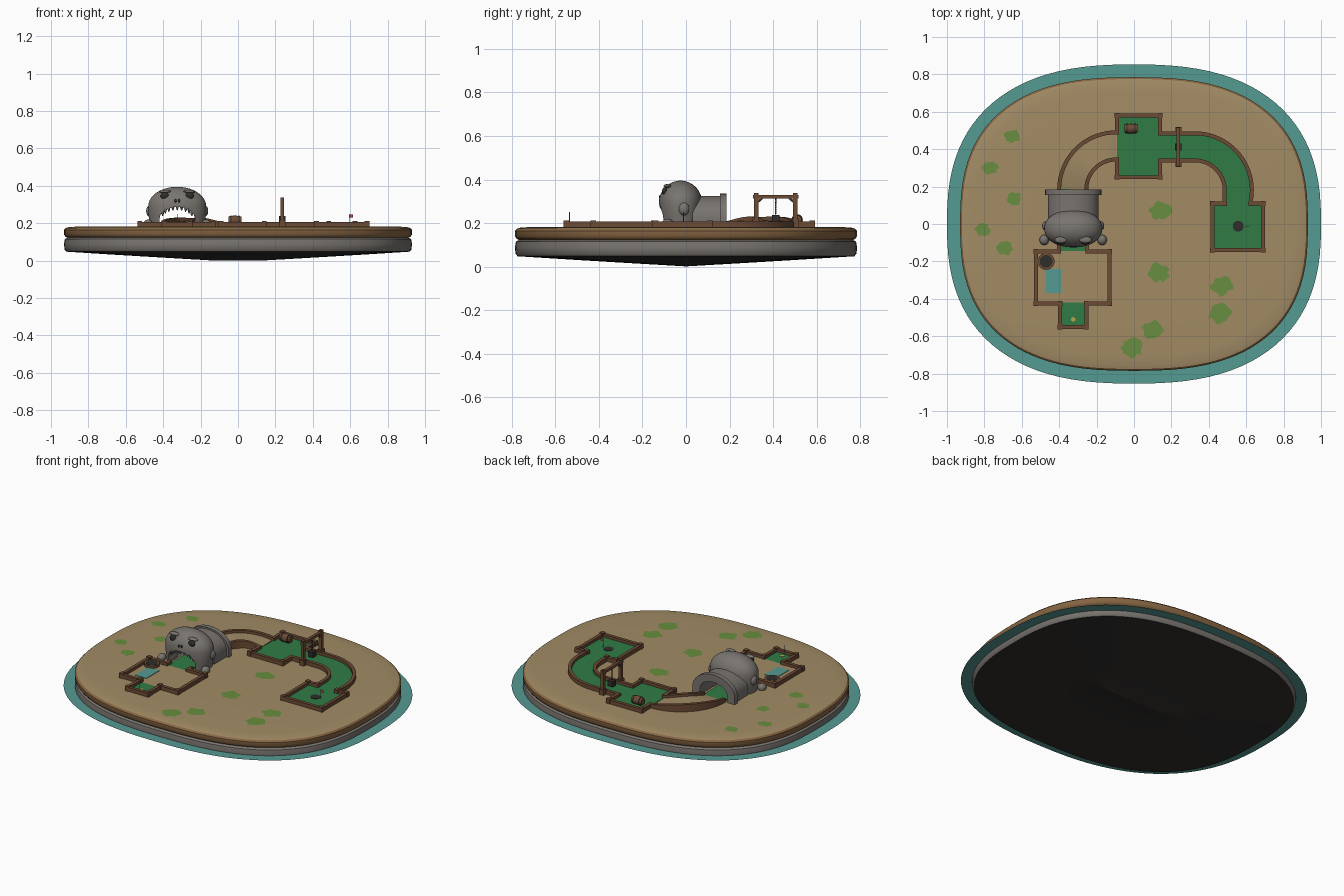
import bpy, bmesh, math, random
from mathutils import Vector

if "Cube" in bpy.data.objects:
    bpy.data.objects.remove(bpy.data.objects["Cube"])
random.seed(4)
pi = math.pi

def mat(name, r, g, b):
    m = bpy.data.materials.new(name)
    m.diffuse_color = (r, g, b, 1)
    m.use_nodes = True
    m.node_tree.nodes["Principled BSDF"].inputs["Base Color"].default_value = m.diffuse_color
    return m

SAND = mat("sand", .36, .26, .13)
EARTH = mat("earth", .24, .13, .055)
STONE = mat("stone", .19, .175, .16)
DARK = mat("dark", .03, .027, .025)
WOOD = mat("wood", .15, .07, .035)
GREEN = mat("turf", .03, .2, .06)
GRASS = mat("grass", .14, .27, .05)
WATER = mat("water", .09, .32, .29)
RED = mat("red", .45, .05, .04)
GOLD = mat("gold", .5, .36, .08)

def make(name, bm, material, smooth=True):
    bmesh.ops.recalc_face_normals(bm, faces=bm.faces)
    me = bpy.data.meshes.new(name)
    bm.to_mesh(me)
    bm.free()
    ob = bpy.data.objects.new(name, me)
    bpy.context.collection.objects.link(ob)
    me.materials.append(material)
    if smooth:
        bpy.ops.object.select_all(action='DESELECT')
        bpy.context.view_layer.objects.active = ob
        ob.select_set(True)
        bpy.ops.object.shade_smooth_by_angle(angle=math.radians(40))
    return ob

def loft(name, rings, material, loop=False, caps=(0, 0)):
    """Skin closed rings of points; optionally cap ends or join last to first."""
    bm = bmesh.new()
    vs = [[bm.verts.new(p) for p in r] for r in rings]
    n = len(vs[0])
    pairs = list(zip(vs, vs[1:])) + ([(vs[-1], vs[0])] if loop else [])
    for a, b in pairs:
        for i in range(n):
            j = (i + 1) % n
            bm.faces.new((a[i], a[j], b[j], b[i]))
    if caps[0]: bm.faces.new(vs[0])
    if caps[1]: bm.faces.new(vs[-1])
    return make(name, bm, material)

def oval(a, b, z, n=2.6, cx=0, cy=0, seg=96):
    f = lambda v: math.copysign(abs(v) ** (2 / n), v)
    return [(cx + a * f(math.cos(2*pi*i/seg)), cy + b * f(math.sin(2*pi*i/seg)), z) for i in range(seg)]

def island(pairs):
    return [oval(.93 - d, .785 - d, z) for d, z in pairs]

def box(name, x0, x1, y0, y1, z0, z1, material):
    r = [[(x0, y0, z), (x1, y0, z), (x1, y1, z), (x0, y1, z)] for z in (z0, z1)]
    return loft(name, r, material, caps=(1, 1))

def rod(name, a, b, r, material, seg=12, bulge=1):
    a, b = Vector(a), Vector(b)
    q = (b - a).to_track_quat('Z', 'Y')
    rings = []
    for t in (0, .2, .5, .8, 1):
        rr = r * (1 + (bulge - 1) * math.sin(pi * t))
        rings.append([a.lerp(b, t) + q @ Vector((rr*math.cos(2*pi*i/seg), rr*math.sin(2*pi*i/seg), 0)) for i in range(seg)])
    return loft(name, rings, material, caps=(1, 1))

def ball(name, c, s, material):
    bm = bmesh.new()
    bmesh.ops.create_uvsphere(bm, u_segments=20, v_segments=12, radius=1)
    for v in bm.verts:
        v.co = Vector([c[k] + v.co[k] * s[k] for k in range(3)])
    return make(name, bm, material)

def rail(name, pts, w, z0, z1, material):
    """Mitred rectangular strip along (x, y, lift) points."""
    P = [Vector(p[:2]) for p in pts]
    rings = []
    for i, p in enumerate(P):
        d0 = (p - P[i-1]).normalized() if i else (P[1] - p).normalized()
        d1 = (P[i+1] - p).normalized() if i < len(P) - 1 else d0
        n = Vector((-(d0.y + d1.y), d0.x + d1.x)).normalized()
        k = w / 2 / max(.5, n.dot(Vector((-d0.y, d0.x))))
        l, r, h = p + n * k, p - n * k, pts[i][2]
        rings.append([(l.x, l.y, z0), (r.x, r.y, z0), (r.x, r.y, z1 + h), (l.x, l.y, z1 + h)])
    return loft(name, rings, material, caps=(1, 1))

def arc(cx, cy, r, a0, a1, lift=0, n=18):
    return [(cx + r*math.cos(math.radians(a0 + (a1-a0)*i/n)), cy + r*math.sin(math.radians(a0 + (a1-a0)*i/n)),
             lift * math.sin(pi*i/n)) for i in range(n + 1)]

def flat(pts):
    return [(x, y, 0) for x, y in pts]

# Island: sand top, earthy lip, rock wall, dark underside, water ring
T = .183
loft("island_top", island([(.78, T), (.4, T), (.08, T), (.025, T - .004), (.01, T - .008)]), SAND, caps=(1, 0))
loft("island_lip", island([(.01, T - .008), (0, T - .018), (0, .14), (.008, .128), (.018, .123)]), EARTH)
loft("island_rock", island([(.018, .123), (.004, .115), (0, .09), (.002, .06), (.012, .048)]), STONE)
loft("island_base", island([(.012, .048), (.25, .033), (.5, .018), (.775, .002), (.78, 0)]), DARK, caps=(0, 1))
loft("water_ring", [oval(.92, .775, .08), oval(1, .853, .08, 2.5)], WATER)

# Playing surfaces
F = .19
box("start_mat", -.4, -.25, -.55, -.42, T - .02, F, GREEN)
box("sand_tray", -.525, -.125, -.425, -.145, T - .02, F, SAND)
box("cave_turf", -.4, -.25, -.15, .19, T - .02, F, GREEN)
rail("ramp", arc(-.095, .185, .232, 180, 90, .024), .15, T - .02, F, SAND)
box("middle_green", -.09, .14, .25, .58, T - .02, F, GREEN)
rail("bend_green", flat([(.14, .412)]) + arc(.325, .18, .232, 90, 0) + flat([(.557, .11)]), .15, T - .02, F, GREEN)
box("hole_green", .42, .69, -.14, .11, T - .02, F, GREEN)

# Timber borders
W = .021
start = [(-.4, -.11), (-.4, -.148), (-.525, -.148), (-.525, -.425), (-.395, -.425), (-.395, -.55),
         (-.255, -.55), (-.255, -.425), (-.13, -.425), (-.13, -.148), (-.25, -.148), (-.25, -.11)]
rail("start_border", flat(start), W, T - .02, .208, WOOD)
pads = [(-.09, .58), (.14, .58), (.625, .11), (.69, .11), (.69, -.14), (.42, -.14), (.42, .11), (.485, .11), (.14, .25), (-.09, .25)]
course = (arc(-.095, .185, .305, 180, 90, .022) + flat([(-.09, .49)] + pads[:2] + [(.14, .485)])
          + arc(.325, .18, .305, 90, 0) + flat(pads[2:8]) + arc(.325, .18, .16, 0, 90)
          + flat([(.14, .34)] + pads[8:] + [(-.09, .345)]) + arc(-.095, .185, .16, 90, 180, .022))
rail("course_border", course, W, T - .02, .208, WOOD)
for i, (x, y) in enumerate(start[2:10] + pads):
    box(f"border_post_{i}", x - .013, x + .013, y - .013, y + .013, T - .01, .213, WOOD)

# Tray obstacles: pool and tub
box("tray_pool", -.47, -.39, -.37, -.24, F - .01, F + .003, WATER)
rod("tub", (-.47, -.2, T), (-.47, -.2, .206), .045, WOOD, 24)
rod("tub_inside", (-.47, -.2, .19), (-.47, -.2, .2075), .034, DARK, 24)

# Skull-shaped cave head
CX, CY = -.325, -.025
prof = [(.93, .17), (.95, .2), (.98, .23), (1, .26), (1, .29)]
prof += [(math.cos(a), .29 + .105 * math.sin(a)) for a in [math.radians(d) for d in range(10, 90, 8)]] + [(.04, .395)]
skull = loft("skull_cave", [oval(.155*s, .1*s, z, 2.15, CX, CY, 48) for s, z in prof], STONE, caps=(1, 1))

def arch_pts(w, top, n=18, spring=.225):
    return ([(-w, .17)] + [(-w * math.cos(pi*i/n), spring + (top - spring) * math.sin(pi*i/n)) for i in range(n + 1)] + [(w, .17)])

cut = [(x, z) for x, z in arch_pts(.094, .287)]
cut[0], cut[-1] = (-.094, .15), (.094, .15)
cutter = loft("mouth_cutter", [[(CX + x, y, z) for x, z in cut] for y in (-.3, .3)], STONE, caps=(1, 1))
cutter.hide_render = True
cutter.hide_viewport = True
m = skull.modifiers.new("mouth", 'BOOLEAN')
m.object = cutter
m.operation = 'DIFFERENCE'
m.solver = 'EXACT'
for s in (-1, 1):
    ball("eye_socket", (CX + .066*s, -.098, .346), (.023, .012, .019), DARK)
    ball("brow", (CX + .066*s, -.085, .37), (.033, .018, .009), STONE)
    ball("nostril", (CX + .009*s, -.117, .319), (.007, .008, .01), DARK)
    ball("jaw_stone", (CX + .155*s, -.085, .195), (.025, .028, .025), STONE)
    ball("cheek_stone", (CX + .148*s, -.01, .265), (.018, .025, .03), STONE)
# Teeth around the mouth
for i in range(9):
    a = math.radians(30 + 15 * i)
    x, z = CX + .09*math.cos(a), .225 + .062*math.sin(a)
    y = CY - .1 * math.sqrt(max(.05, 1 - ((x - CX)/.155)**2)) + .008
    ring = lambda r, zz: [(x + r*math.cos(k*pi/3), y + r*math.sin(k*pi/3), zz) for k in range(6)]
    loft(f"tooth_{i}", [ring(.008, z + .006), ring(.007, z - .004), ring(.002, z - .018)], STONE, caps=(1, 1))

# Arched tunnel behind the head, with a thicker collar
def tunnel(name, y0, y1, w, top):
    o, k = arch_pts(w, top), arch_pts(.096, .287)
    st = lambda p, y: [(CX + x, y, z) for x, z in p]
    loft(name, [st(o, y0), st(o, y1), st(k, y1), st(k, y0)], STONE, loop=True)
tunnel("tunnel", .03, .165, .135, .325)
tunnel("tunnel_collar", .155, .185, .15, .335)

# Barrel on the middle green
rod("barrel", (-.052, .51, .215), (.018, .51, .215), .021, WOOD, 16, 1.25)
for x in (-.04, .002):
    rod("barrel_hoop", (x, .51, .215), (x + .006, .51, .215), .0262, DARK, 16)

# Gate with hanging weight
GX = .237
for y in (.322, .502):
    box("gate_post", GX - .01, GX + .01, y - .01, y + .01, T - .01, .338, WOOD)
    box("gate_foot", GX - .016, GX + .016, y - .016, y + .016, T - .01, .216, WOOD)
    s = .035 if y < .4 else -.035
    rod("gate_brace", (GX, y, .29), (GX, y + s, .322), .006, WOOD, 6)
box("gate_beam", GX - .009, GX + .009, .308, .516, .314, .33, WOOD)
for i in range(8):
    ball("chain_link", (GX, .412, .31 - .0095*i), (.0025 + .002*(i % 2), .0045 - .002*(i % 2), .006), DARK)
box("gate_weight", GX - .018, GX + .018, .394, .43, .204, .238, DARK)

# Cup, flag and start marker
rod("cup", (.557, -.012, F - .01), (.557, -.012, F + .002), .029, DARK, 24)
rod("flag_pole", (.595, -.012, F), (.595, -.012, .25), .002, STONE, 8)
box("flag", .595, .615, -.0125, -.0115, .23, .247, RED)
rod("start_pole", (CX, -.535, F), (CX, -.535, .25), .002, STONE, 8)
rod("start_ring", (CX, -.51, F - .005), (CX, -.51, F + .002), .012, GOLD, 16)

# Grass patches on the sand
spots = [(-.65, .47), (-.77, .3), (-.64, .13), (-.81, -.03), (-.69, -.13), (.14, .07), (.13, -.26),
         (.47, -.33), (.46, -.48), (.1, -.57), (-.01, -.66)]
for i, (x, y) in enumerate(spots):
    bm = bmesh.new()
    big = .045 if x < -.3 else .062
    bm.faces.new([bm.verts.new((x + big*random.uniform(.7, 1.1)*math.cos(k*pi/9),
                                y + big*random.uniform(.6, 1)*math.sin(k*pi/9), T + .0012)) for k in range(18)])
    make(f"grass_patch_{i}", bm, GRASS, False)
